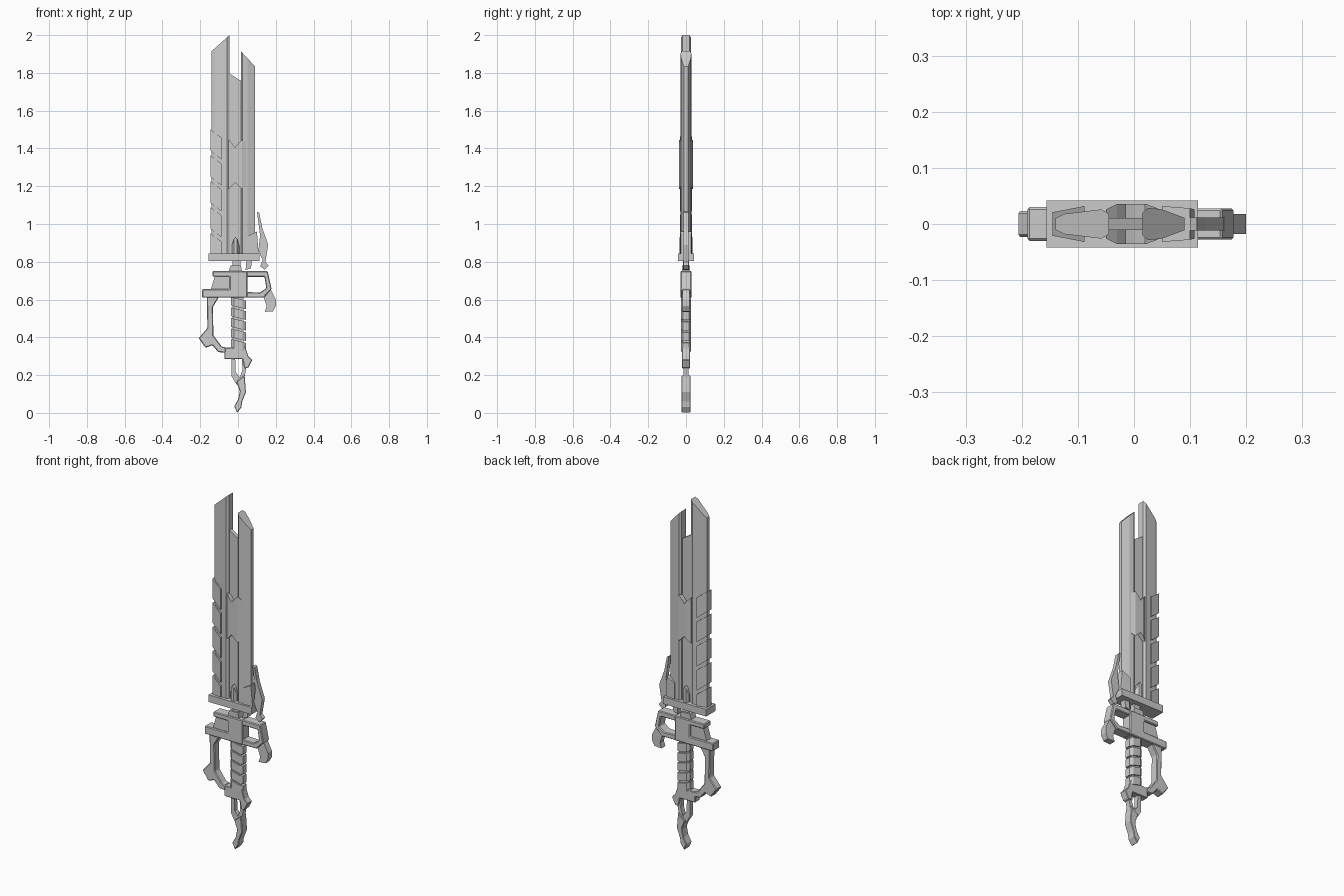
import bpy, bmesh

steel = bpy.data.materials.new("plain grey steel")
steel.diffuse_color = (0.6, 0.6, 0.6, 1)


def finish(name, bm, bevel=0):
    bmesh.ops.recalc_face_normals(bm, faces=bm.faces)
    me = bpy.data.meshes.new(name)
    bm.to_mesh(me)
    bm.free()
    me.materials.append(steel)
    ob = bpy.data.objects.new(name, me)
    bpy.context.collection.objects.link(ob)
    if bevel:
        m = ob.modifiers.new("edge chamfer", 'BEVEL')
        m.width, m.segments, m.limit_method = bevel, 1, 'ANGLE'
    return ob


def prism(name, outline, half, bevel=0):
    """Flat outline in x/z, extruded symmetrically through y."""
    bm = bmesh.new()
    face = bm.faces.new([bm.verts.new((x, -half, z)) for x, z in outline])
    ext = bmesh.ops.extrude_face_region(bm, geom=[face])
    bmesh.ops.translate(bm, vec=(0, 2 * half, 0),
                        verts=[g for g in ext["geom"] if isinstance(g, bmesh.types.BMVert)])
    return finish(name, bm, bevel)


def strip(name, knots):
    """Solid running along x; each knot is (x, half thickness, bottom z, top z)."""
    bm = bmesh.new()
    rings = [[bm.verts.new(p) for p in ((x, -h, a), (x, h, a), (x, h, b), (x, -h, b))]
             for x, h, a, b in knots]
    for r, s in zip(rings, rings[1:]):
        for i in range(4):
            j = (i + 1) % 4
            bm.faces.new((r[i], r[j], s[j], s[i]))
    bm.faces.new(rings[0])
    bm.faces.new(rings[-1])
    return finish(name, bm)


def box(name, x0, x1, half, z0, z1, bevel=0):
    return prism(name, [(x0, z0), (x1, z0), (x1, z1), (x0, z1)], half, bevel)


# Twin blades with slanted tips and a thin core between them
strip("left_blade", [(x, h, 0.84, 2.0 + (x + 0.045) * 0.895) for x, h in
                     ((-0.14, 0.010), (-0.125, 0.018), (-0.058, 0.026), (-0.045, 0.018))])
strip("right_blade", [(x, h, 0.84, 1.915 - (x - 0.015) * 1.07) for x, h in
                      ((0.015, 0.020), (0.025, 0.029), (0.05, 0.026), (0.09, 0.011))])
strip("blade_core", [(-0.05, 0.011, 0.84, 1.80), (0.02, 0.011, 0.84, 1.755)])

# Raised bridge with V notches joining the blades
strip("blade_bridge", [(-0.05, 0.026, 1.185, 1.445), (-0.03, 0.036, 1.205, 1.425),
                       (-0.015, 0.036, 1.22, 1.405), (0.0, 0.036, 1.205, 1.425),
                       (0.02, 0.036, 1.185, 1.445), (0.042, 0.028, 1.20, 1.43)])

# Overlapping armour plates on the left edge
for i in range(5):
    z = 1.50 - i * 0.1375
    strip("edge_plate", [(-0.145, 0.021, max(z - 0.113, 0.845), z),
                         (-0.088, 0.032, max(z - 0.158, 0.845), z - 0.042)])

# Blade collar and fittings
box("blade_collar", -0.156, 0.114, 0.042, 0.805, 0.845)
strip("collar_wedge", [(0.05, 0.032, 0.84, 0.935), (0.10, 0.028, 0.84, 0.96),
                       (0.108, 0.026, 0.84, 0.86)])
strip("centre_pin", [(-0.033, 0.018, 0.84, 0.885), (-0.022, 0.033, 0.84, 0.92),
                     (-0.013, 0.034, 0.84, 0.932), (-0.004, 0.033, 0.84, 0.92),
                     (0.007, 0.018, 0.84, 0.885)])
prism("side_spike", [(0.10, 1.065), (0.112, 1.06), (0.128, 0.98), (0.16, 0.89), (0.145, 0.80),
                     (0.162, 0.78), (0.142, 0.758), (0.118, 0.775), (0.13, 0.81),
                     (0.108, 0.86), (0.117, 0.94)], 0.012)
prism("collar_tooth", [(0.045, 0.805), (0.075, 0.805), (0.068, 0.765), (0.04, 0.757)], 0.016)
box("neck", -0.028, 0.012, 0.014, 0.74, 0.81)
prism("neck_ring", [(-0.05, 0.745), (-0.04, 0.78), (0.015, 0.78), (0.022, 0.745)], 0.022)

# Crossguard: stepped body, recessed block, open loop and hook
prism("crossguard_body", [(-0.19, 0.61), (0.05, 0.61), (0.05, 0.75), (-0.135, 0.75),
                          (-0.135, 0.722), (-0.045, 0.722), (-0.045, 0.655),
                          (-0.19, 0.655)], 0.030, 0.004)
prism("crossguard_block", [(-0.145, 0.65), (-0.04, 0.65), (-0.04, 0.725), (-0.122, 0.725)], 0.020)
prism("crossguard_loop", [(0.045, 0.75), (0.157, 0.75), (0.178, 0.655), (0.135, 0.61),
                          (0.045, 0.61), (0.045, 0.64), (0.115, 0.637), (0.15, 0.66),
                          (0.14, 0.72), (0.045, 0.72)], 0.028, 0.004)
prism("guard_hook", [(0.17, 0.66), (0.20, 0.60), (0.20, 0.565), (0.185, 0.538), (0.142, 0.535),
                     (0.152, 0.565), (0.135, 0.615)], 0.018)

# Knuckle guard
prism("knuckle_guard", [(-0.165, 0.615), (-0.162, 0.45), (-0.208, 0.395), (-0.172, 0.345),
                        (-0.135, 0.358), (-0.105, 0.322), (-0.065, 0.318), (-0.065, 0.348),
                        (-0.085, 0.35), (-0.13, 0.41), (-0.133, 0.56), (-0.10, 0.615)],
      0.023, 0.004)

# Grip: core with slanted wraps
box("grip_core", -0.03, 0.03, 0.018, 0.32, 0.62)
for i in range(5):
    z = 0.605 - i * 0.056
    strip("grip_wrap", [(x, h, z - 0.046 - x * 0.25, z - x * 0.25) for x, h in
                        ((-0.036, 0.015), (-0.022, 0.026), (0.025, 0.026), (0.042, 0.015))])

# Pommel and twisted tail with an opening
prism("pommel", [(-0.072, 0.345), (-0.035, 0.345), (-0.03, 0.36), (0.035, 0.36), (0.055, 0.30),
                 (0.075, 0.28), (0.055, 0.24), (0.035, 0.235), (0.025, 0.285),
                 (-0.072, 0.285)], 0.021, 0.003)
prism("tail_left_strand", [(-0.035, 0.29), (-0.015, 0.29), (-0.012, 0.215), (0.012, 0.185),
                           (0.012, 0.13), (-0.01, 0.155), (-0.035, 0.195)], 0.013)
prism("tail_right_strand", [(0.02, 0.285), (0.04, 0.28), (0.043, 0.235), (0.035, 0.19),
                            (0.04, 0.12), (0.005, 0.12), (0.005, 0.17), (0.024, 0.23)], 0.014)
prism("tail_tip", [(-0.008, 0.165), (0.035, 0.20), (0.042, 0.11), (0.022, 0.06), (0.018, 0.03),
                   (-0.004, 0.0), (-0.02, 0.035), (0.0, 0.07), (0.01, 0.115)], 0.024, 0.003)
